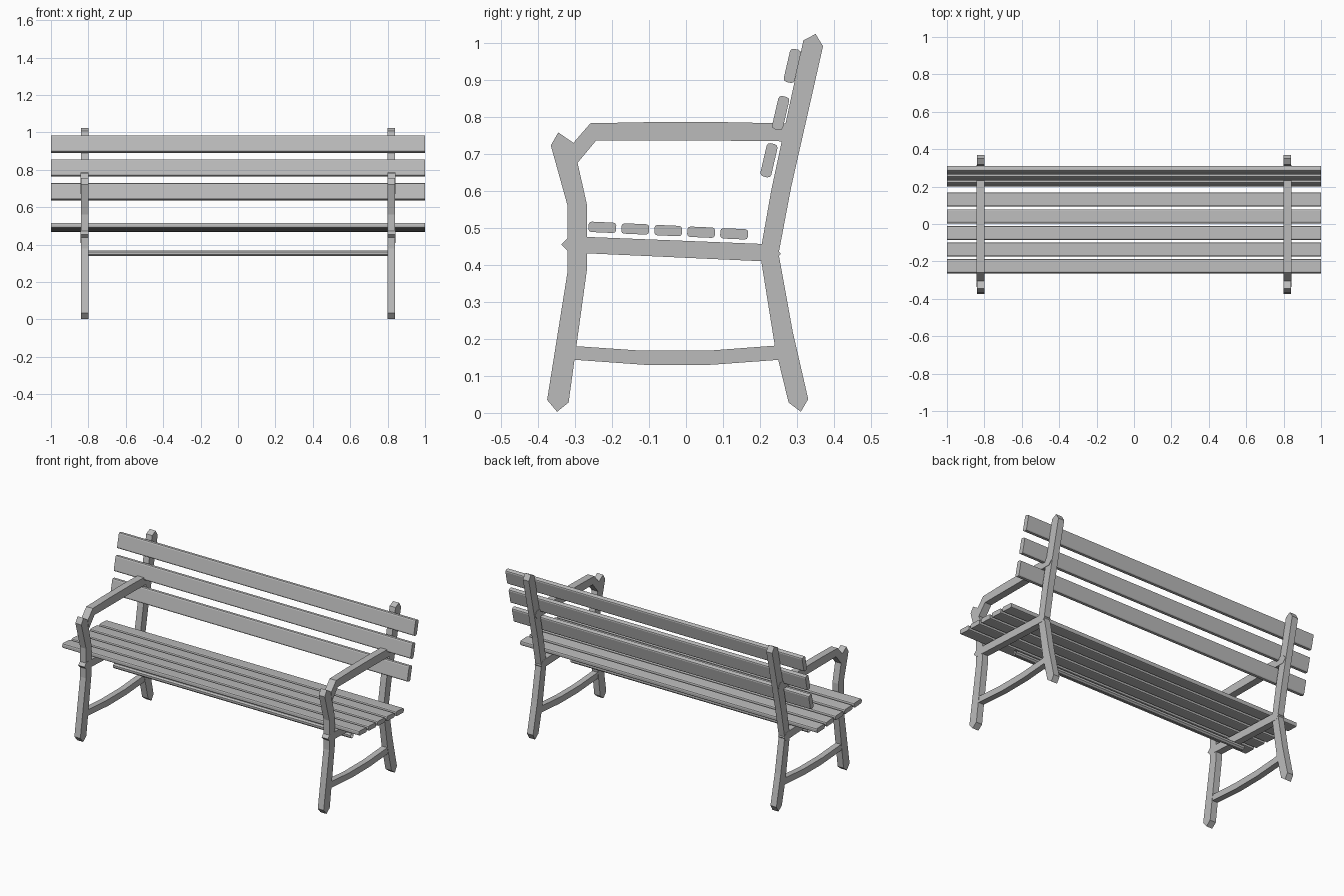
import bpy
import bmesh
from math import sin, cos, pi, radians

cube = bpy.data.objects.get("Cube")
if cube:
    bpy.data.objects.remove(cube, do_unlink=True)

grey = bpy.data.materials.new("plain grey")
grey.use_nodes = True
GREY = (0.5, 0.5, 0.5, 1)
grey.diffuse_color = GREY
grey.node_tree.nodes["Principled BSDF"].inputs["Base Color"].default_value = GREY


def extrude(name, outline, x, width, capped=True):
    """Sweep a closed (y, z) outline along x, centred on x."""
    bm = bmesh.new()
    ends = [[bm.verts.new((x + s * width / 2, y, z)) for y, z in outline] for s in (-1, 1)]
    n = len(outline)
    for i in range(n):
        j = (i + 1) % n
        bm.faces.new((ends[0][i], ends[0][j], ends[1][j], ends[1][i]))
    if capped:
        bm.faces.new(ends[0][::-1])
        bm.faces.new(ends[1])
    bmesh.ops.recalc_face_normals(bm, faces=bm.faces)
    mesh = bpy.data.meshes.new(name)
    bm.to_mesh(mesh)
    bm.free()
    mesh.materials.append(grey)
    obj = bpy.data.objects.new(name, mesh)
    bpy.context.collection.objects.link(obj)
    return obj


def rounded_board(cy, cz, w, h, r, tilt):
    """Outline of a board with rounded corners, turned by tilt degrees."""
    pts = []
    t = radians(tilt)
    for k, (sy, sz) in enumerate(((1, 1), (-1, 1), (-1, -1), (1, -1))):
        for step in range(3):
            a = (k + step / 2) * pi / 2
            y = sy * (w / 2 - r) + r * cos(a)
            z = sz * (h / 2 - r) + r * sin(a)
            pts.append((cy + y * cos(t) - z * sin(t), cz + y * sin(t) + z * cos(t)))
    return pts


# End frames: side outlines of each timber
FRAME = {
    "front_leg": [(-.375, .035), (-.348, .003), (-.317, .028), (-.267, .39), (-.267, .56),
                  (-.305, .73), (-.345, .757), (-.365, .722), (-.32, .56), (-.32, .38)],
    "back_leg": [(.277, .028), (.31, .003), (.33, .037), (.288, .22), (.25, .43), (.284, .61),
                 (.37, .99), (.35, 1.023), (.317, 1.006), (.23, .6), (.2, .43), (.24, .18)],
    "seat_support": [(-.337, .455), (-.315, .477), (.235, .455), (.256, .43), (.238, .408),
                     (-.315, .433)],
    "armrest": [(-.305, .728), (-.258, .782), (-.1, .785), (.1, .785), (.295, .781),
                (.315, .757), (.292, .733), (.1, .735), (-.242, .736), (-.297, .67)],
    "stretcher": [(-.31, .181), (-.12, .168), (.06, .168), (.26, .183), (.26, .144),
                  (.07, .13), (-.1, .129), (-.31, .144)],
}
WIDTH = {"armrest": .044, "seat_support": .042, "stretcher": .036}
for side, sx in (("left", 1), ("right", -1)):
    for part, outline in FRAME.items():
        extrude(f"{side}_{part}", outline, sx * .82, WIDTH.get(part, .04))

# Seat slats, falling slightly towards the back
for i in range(5):
    extrude(f"seat_slat_{i + 1}",
            rounded_board(-.226 + i * .089, .501 - i * .0044, .075, .028, .008, -2.5), 0, 2)

# Backrest slats, leaning with the back legs
for i in range(3):
    extrude(f"back_slat_{i + 1}",
            rounded_board(.224 + i * .0315, .682 + i * .1275, .03, .092, .009, -13), 0, 2)

# Thin open-ended tie bar under the seat
bar = [(-.045 + .016 * cos(k * pi / 4 + pi / 8), .354 + .016 * sin(k * pi / 4 + pi / 8))
       for k in range(8)]
extrude("tie_bar", bar, 0, 1.6, capped=False)
